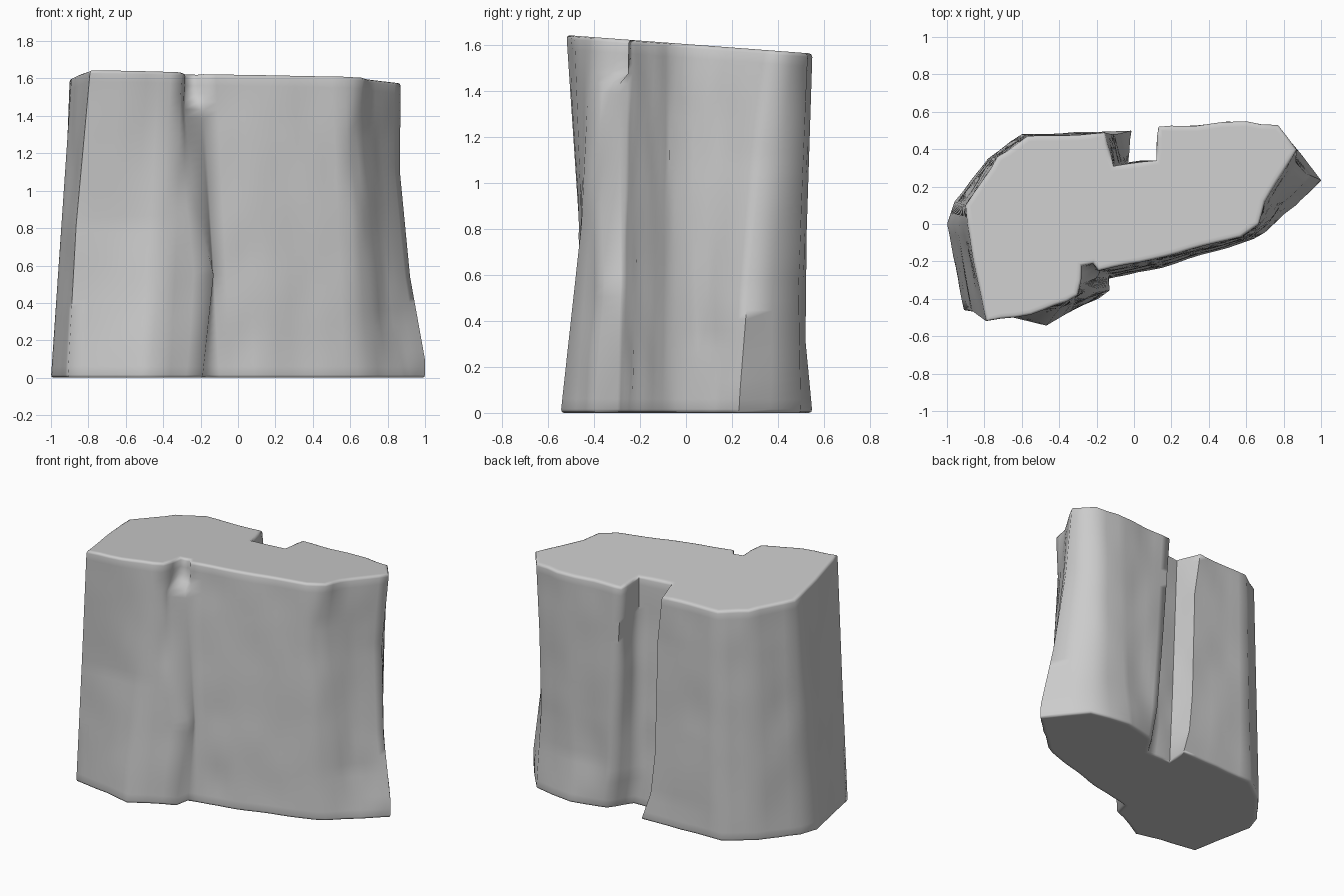
import bpy, bmesh, math
from mathutils import Vector, noise

if "Cube" in bpy.data.objects:
    bpy.data.objects.remove(bpy.data.objects["Cube"])

# Plan outlines, counter-clockwise from the front left corner
TOP = [(-.79, -.52), (-.55, -.485), (-.36, -.415), (-.30, -.38), (-.28, -.22), (-.22, -.21),
       (-.19, -.25), (.10, -.19), (.57, -.07), (.67, 0), (.70, .12), (.87, .40), (.77, .53),
       (.60, .55), (.13, .52), (.12, .34), (-.11, .31), (-.16, .49), (-.57, .47),
       (-.73, .36), (-.90, .10), (-.89, 0)]
BASE = [(-.91, -.46), (-.65, -.50), (-.47, -.545), (-.36, -.48), (-.19, -.40), (-.17, -.30),
        (-.10, -.285), (.15, -.235), (.64, -.08), (.75, 0), (.87, .10), (1.0, .23), (.79, .50),
        (.50, .55), (.26, .49), (.16, .34), (-.03, .33), (-.01, .50), (-.60, .48),
        (-.78, .35), (-.96, .12), (-1.0, 0)]
# Extra stations along single edges: point index -> (height fraction, x, y)
MID = {0: [(.5, -.865, -.465)], 1: [(.5, -.61, -.455)], 2: [(.5, -.40, -.455)],
       3: [(.5, -.325, -.42), (.88, -.31, -.39)],
       4: [(.34, -.13, -.355), (.56, -.23, -.37), (.88, -.285, -.325), (.92, -.28, -.24)],
       5: [(.34, -.135, -.285), (.56, -.16, -.285), (.88, -.20, -.29), (.92, -.22, -.22)],
       9: [(.2, .72, 0), (.82, .63, -.03)], 10: [(.2, .79, .10), (.82, .70, .08)],
       11: [(.06, 1.0, .235), (.34, .92, .27), (.7, .865, .33)],
       12: [(.35, .76, .49), (.7, .76, .51)], 13: [(.2, .52, .52), (.5, .55, .525)],
       14: [(.15, .22, .50), (.5, .18, .51)], 15: [(.15, .12, .34)],
       16: [(.3, -.06, .32)], 17: [(.12, -.07, .485), (.3, -.10, .48), (.8, -.12, .48)]}


def at_height(i, t):
    """Position of outline point i at height fraction t."""
    track = [(0, *BASE[i])] + MID.get(i, []) + [(1, *TOP[i])]
    for a, b in zip(track, track[1:]):
        if t <= b[0]:
            f = (t - a[0]) / (b[0] - a[0])
            return Vector((a[1] + (b[1] - a[1]) * f, a[2] + (b[2] - a[2]) * f))
    return Vector(TOP[i])


def ring(t, inset=0):
    """Subdivided outline with gentle unevenness, optionally pulled inward."""
    n, pts = len(TOP), []
    for i in range(n):
        j = (i + 1) % n
        a, b = at_height(i, t), at_height(j, t)
        steps = max(1, round((Vector(TOP[j]) - Vector(TOP[i])).length / .07))
        side = (b - a).normalized()
        out = Vector((side.y, -side.x))
        for k in range(steps):
            f = k / steps
            p = a.lerp(b, f)
            amp = .014 * math.sin(math.pi * f)
            pts.append(p + out * (amp * noise.noise(Vector((p.x * 5, p.y * 5, t * 5)))))
    m, result = len(pts), []
    for i, p in enumerate(pts):
        d = (pts[(i + 1) % m] - pts[i - 1]).normalized()
        q = p - Vector((d.y, -d.x)) * inset
        result.append((q.x, q.y, t * (1.605 - .075 * q.y)))
    return result


# Weathered block: loft the outlines with softened rims, then close both ends
LEVELS = 36
stations = [(0, .03), (0, .014), (.003, .004)]
stations += [(.01 + .98 * k / LEVELS, 0) for k in range(LEVELS + 1)]
stations += [(.997, .004), (1, .014), (1, .03)]
bm = bmesh.new()
rows = [[bm.verts.new(p) for p in ring(t, inset)] for t, inset in stations]
count = len(rows[0])
for lo, hi in zip(rows, rows[1:]):
    for i in range(count):
        j = (i + 1) % count
        bm.faces.new((lo[i], lo[j], hi[j], hi[i]))
bm.faces.new(rows[-1])
bm.faces.new(rows[0][::-1])
mesh = bpy.data.meshes.new("rock_block")
bm.to_mesh(mesh)
bm.free()
rock = bpy.data.objects.new("rock_block", mesh)
bpy.context.collection.objects.link(rock)
bpy.context.view_layer.objects.active = rock
rock.select_set(True)
bpy.ops.object.shade_smooth_by_angle(angle=math.radians(75))
